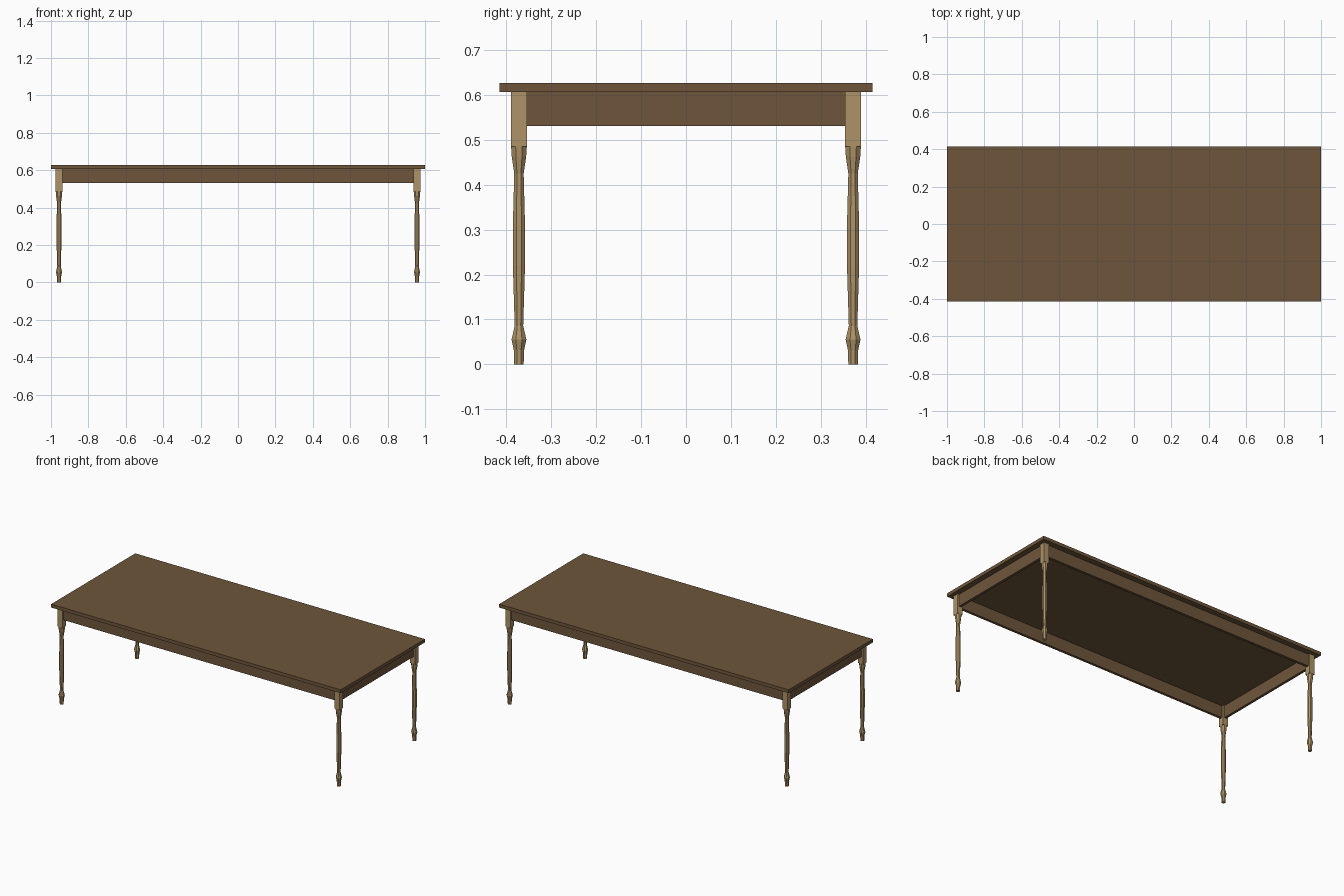
import bpy, bmesh, math

if "Cube" in bpy.data.objects:
    bpy.data.objects.remove(bpy.data.objects["Cube"])

def material(name, rgb):
    m = bpy.data.materials.new(name)
    m.diffuse_color = (*rgb, 1)
    m.use_nodes = True
    m.node_tree.nodes["Principled BSDF"].inputs["Base Color"].default_value = m.diffuse_color
    return m

dark = material("dark wood", (0.156, 0.093, 0.044))
light = material("light wood", (0.42, 0.29, 0.135))

def add_box(bm, lo, hi):
    r = bmesh.ops.create_cube(bm, size=1)
    for v in r["verts"]:
        v.co = [(a + b) / 2 + c * (b - a) for a, b, c in zip(lo, hi, v.co)]

def finish(bm, name, mat):
    me = bpy.data.meshes.new(name)
    bmesh.ops.recalc_face_normals(bm, faces=bm.faces)
    bm.to_mesh(me)
    bm.free()
    me.materials.append(mat)
    ob = bpy.data.objects.new(name, me)
    bpy.context.collection.objects.link(ob)

def box(name, lo, hi, mat):
    bm = bmesh.new()
    add_box(bm, lo, hi)
    finish(bm, name, mat)

LX, LY, H = 0.957, 0.372, 0.0178   # leg centre and half width of its square block
PROFILE = [(0.0105, 0), (0.0115, 0.032), (0.0165, 0.055), (0.0095, 0.086),
           (0.0135, 0.22), (0.0135, 0.31), (0.0105, 0.425), (0.016, 0.462), (0.0175, 0.485)]
SIDES = 8

# table top
box("table_top", (-1, -0.415, 0.606), (1, 0.415, 0.627), dark)

# aprons between the legs
T = 0.008
for s, n in ((-1, "front"), (1, "back")):
    box(n + "_apron", (-LX + H, s * LY - T, 0.531), (LX - H, s * LY + T, 0.606), dark)
for s, n in ((-1, "left"), (1, "right")):
    box(n + "_apron", (s * LX - T, -LY + H, 0.531), (s * LX + T, LY - H, 0.606), dark)

# turned legs with square blocks on top
for sx, nx in ((-1, "left"), (1, "right")):
    for sy, ny in ((-1, "front"), (1, "back")):
        x, y = sx * LX, sy * LY
        bm = bmesh.new()
        rings = []
        for r, z in PROFILE:
            rr = r / math.cos(math.pi / SIDES)
            rings.append([bm.verts.new((x + rr * math.cos((i + .5) * math.tau / SIDES),
                                        y + rr * math.sin((i + .5) * math.tau / SIDES), z))
                          for i in range(SIDES)])
        for a, b in zip(rings, rings[1:]):
            for i in range(SIDES):
                j = (i + 1) % SIDES
                bm.faces.new((a[i], a[j], b[j], b[i]))
        bm.faces.new(rings[0][::-1])
        bm.faces.new(rings[-1])
        add_box(bm, (x - H, y - H, 0.485), (x + H, y + H, 0.606))
        finish(bm, f"{ny}_{nx}_leg", light)
